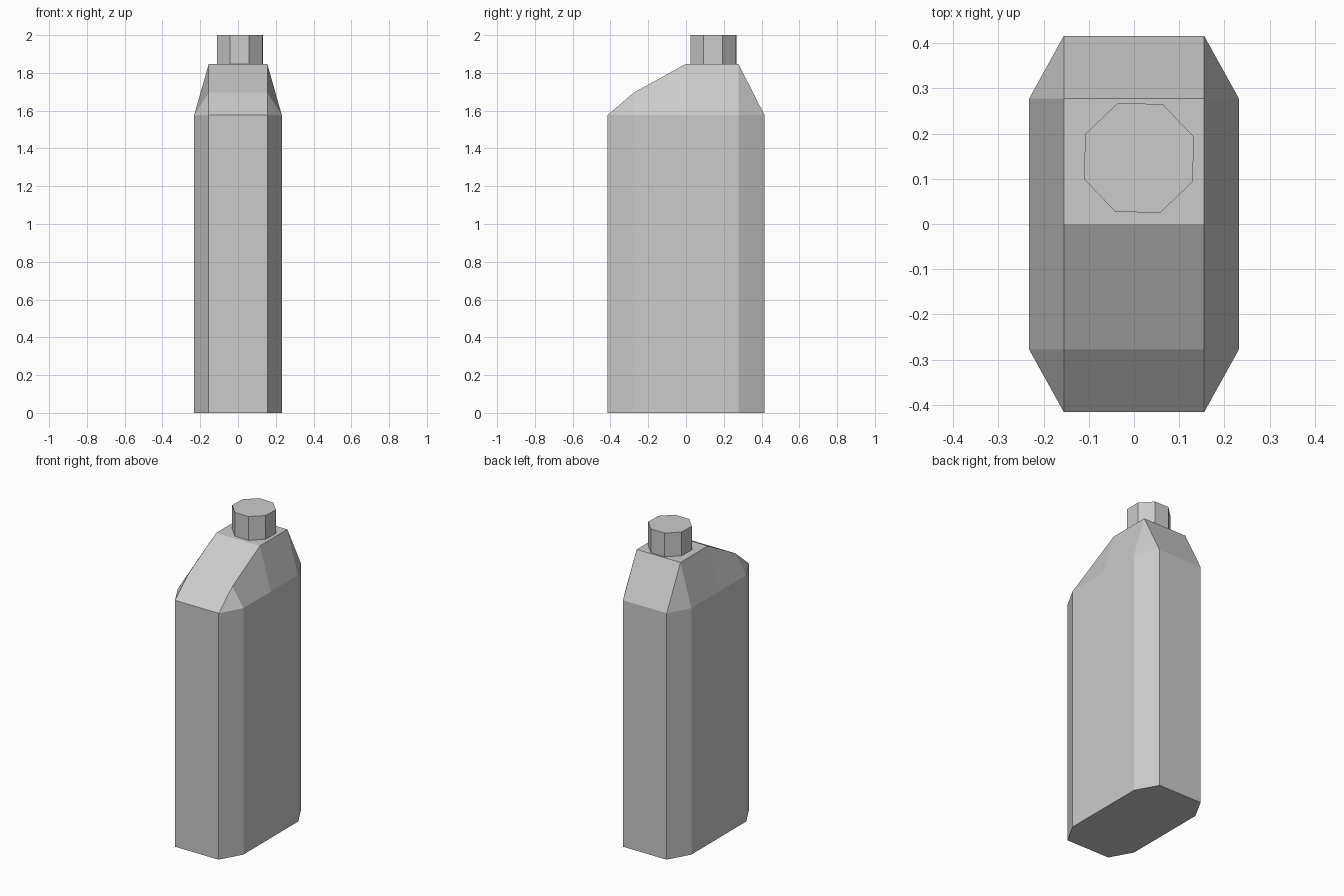
import bpy, bmesh, math

cube = bpy.data.objects.get("Cube")
if cube:
    bpy.data.objects.remove(cube, do_unlink=True)

grey = bpy.data.materials.new("light_grey_plastic")
grey.use_nodes = True
colour = (0.6, 0.6, 0.6, 1)
grey.diffuse_color = colour
grey.node_tree.nodes["Principled BSDF"].inputs["Base Color"].default_value = colour

SHOULDER = 1.576
RIDGE_X, SIDE_X = 0.155, 0.232
CAP_BASE, CAP_TOP = 1.848, 2.0


def add_object(name, bm):
    bmesh.ops.recalc_face_normals(bm, faces=bm.faces[:])
    mesh = bpy.data.meshes.new(name)
    bm.to_mesh(mesh)
    bm.free()
    mesh.materials.append(grey)
    obj = bpy.data.objects.new(name, mesh)
    bpy.context.collection.objects.link(obj)
    return obj


# Bottle body: stations from front to back as (y, half width, ridge height)
stations = [(-0.416, RIDGE_X, SHOULDER), (-0.277, SIDE_X, 1.695),
            (0, SIDE_X, CAP_BASE), (0.277, SIDE_X, CAP_BASE),
            (0.416, RIDGE_X, SHOULDER)]
bm = bmesh.new()
rows = []
for y, half, top in stations:
    row = {}
    for side in (-1, 1):
        base = bm.verts.new((side * half, y, 0))
        shoulder = bm.verts.new((side * half, y, SHOULDER))
        ridge = shoulder if top == SHOULDER else bm.verts.new((side * RIDGE_X, y, top))
        row[side] = (base, shoulder, ridge)
    rows.append(row)

for a, b in zip(rows, rows[1:]):
    for side in (-1, 1):
        (a0, a1, a2), (b0, b1, b2) = a[side], b[side]
        bm.faces.new((a0, b0, b1, a1))
        bm.faces.new(list(dict.fromkeys((a1, b1, b2, a2))))
    bm.faces.new((a[-1][2], a[1][2], b[1][2], b[-1][2]))
for end in (rows[0], rows[-1]):
    bm.faces.new((end[-1][0], end[1][0], end[1][1], end[-1][1]))
bm.faces.new([r[1][0] for r in rows] + [r[-1][0] for r in reversed(rows)])
add_object("bottle_body", bm)

# Eight-sided screw cap, slightly turned and off centre
bm = bmesh.new()
bmesh.ops.create_cone(bm, cap_ends=True, segments=8, radius1=0.13, radius2=0.13,
                      depth=CAP_TOP - CAP_BASE)
# Turn from wherever the first corner lies to the wanted angle
corner = bm.verts[:][0].co
turn = math.radians(21.2) - math.atan2(corner.y, corner.x)
for v in bm.verts:
    x, y = v.co.x, v.co.y
    v.co.x = x * math.cos(turn) - y * math.sin(turn)
    v.co.y = x * math.sin(turn) + y * math.cos(turn)
cap = add_object("cap", bm)
cap.location = (0.011, 0.146, (CAP_BASE + CAP_TOP) / 2)
